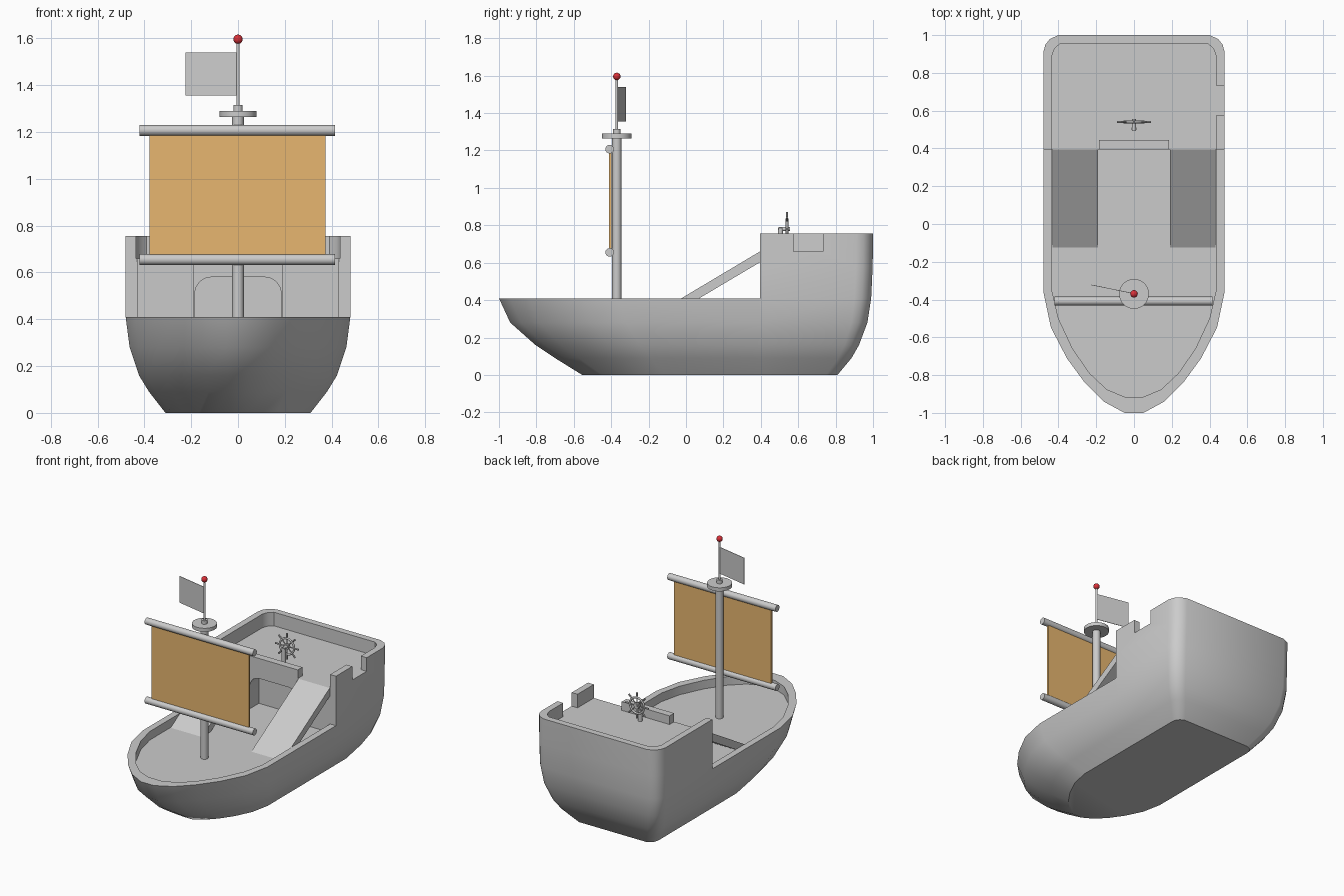
import bpy, bmesh, math
from mathutils import Vector

if "Cube" in bpy.data.objects:
    bpy.data.objects.remove(bpy.data.objects["Cube"])


def mesh_object(name, verts, faces):
    me = bpy.data.meshes.new(name)
    me.from_pydata(verts, [], faces)
    bm = bmesh.new()
    bm.from_mesh(me)
    bmesh.ops.recalc_face_normals(bm, faces=bm.faces)
    bm.to_mesh(me)
    bm.free()
    ob = bpy.data.objects.new(name, me)
    bpy.context.collection.objects.link(ob)
    return ob


def loft(name, rings):
    n = len(rings[0])
    faces = [tuple(range(n)), tuple(range(n * (len(rings) - 1), n * len(rings)))]
    for r in range(len(rings) - 1):
        for i in range(n):
            j = (i + 1) % n
            faces.append((r * n + i, r * n + j, (r + 1) * n + j, (r + 1) * n + i))
    return mesh_object(name, [v for ring in rings for v in ring], faces)


def prism(name, pts, axis, lo, hi):
    """Extrude a 2D polygon along an axis (0=x, 1=y, 2=z)."""
    def place(p, t):
        v = list(p)
        v.insert(axis, t)
        return tuple(v)
    return loft(name, [[place(p, t) for p in pts] for t in (lo, hi)])


def box(name, x, y, z):
    return prism(name, [(x[0], y[0]), (x[1], y[0]), (x[1], y[1]), (x[0], y[1])], 2, *z)


def rod(name, a, b, r, sides=16):
    a, b = Vector(a), Vector(b)
    bpy.ops.mesh.primitive_cylinder_add(vertices=sides, radius=r, depth=(b - a).length,
                                        location=(a + b) / 2)
    ob = bpy.context.object
    ob.name = name
    ob.rotation_euler = (b - a).to_track_quat('Z', 'Y').to_euler()
    smooth(ob)
    return ob


def smooth(ob, angle=35):
    bpy.ops.object.select_all(action='DESELECT')
    ob.select_set(True)
    bpy.context.view_layer.objects.active = ob
    bpy.ops.object.shade_smooth_by_angle(angle=math.radians(angle))


def cut(ob, cutter):
    m = ob.modifiers.new("cut", 'BOOLEAN')
    m.operation, m.solver, m.object = 'DIFFERENCE', 'EXACT', cutter
    bpy.context.view_layer.objects.active = ob
    bpy.ops.object.modifier_apply(modifier=m.name)
    bpy.data.objects.remove(cutter)


def colour(ob, name, rgb):
    mat = bpy.data.materials.new(name)
    mat.diffuse_color = (*rgb, 1)
    mat.use_nodes = True
    mat.node_tree.nodes["Principled BSDF"].inputs["Base Color"].default_value = mat.diffuse_color
    ob.data.materials.append(mat)


def mirrored(half):
    return half + [(-x, y) for x, y in reversed(half)]


# Hull: one outline lofted through levels (z, half width, bow y, stern y)
outline = mirrored([(.05, -1), (.16, -.94), (.26, -.84), (.355, -.71), (.44, -.545),
                    (.48, -.355), (.48, .40), (.48, .91), (.469, .95), (.445, .98), (.40, 1)])
levels = [(0, .31, -.555, .81), (.09, .38, -.70, .885), (.16, .423, -.805, .925),
          (.28, .463, -.94, .97), (.41, .48, -1, .99), (.58, .48, -1, .998), (.755, .48, -1, 1)]
hull = loft("hull", [[(x / .48 * w, b + (y + 1) / 2 * (s - b), z) for x, y in outline]
                     for z, w, b, s in levels])

# Step down to the main deck, sunken decks, side gangway
cut(hull, box("step_cutter", (-1, 1), (-1.5, .395), (.41, 1)))
cut(hull, prism("deck_cutter", mirrored([(.05, -.915), (.145, -.875), (.235, -.79), (.325, -.66),
                                         (.40, -.50), (.435, -.35), (.435, .395)]), 2, .35, 1))
cut(hull, prism("stern_deck_cutter", mirrored([(.435, .3), (.435, .89), (.42, .93), (.39, .955)]),
                2, .66, 1))
cut(hull, box("gangway_cutter", (.40, .6), (.575, .733), (.66, 1)))

# Arched doorway recess
arch = [(.185, .35)] + [(.115 + .07 * math.cos(a), .51 + .07 * math.sin(a))
                        for a in [math.pi / 8 * i for i in range(5)]]
cut(hull, prism("door_cutter", mirrored(arch), 1, .3, .495))
smooth(hull)

# Ramps either side of the doorway, and the rail above it
for side, s in (("left", -1), ("right", 1)):
    prism("ramp_" + side, [(-.125, .35), (.395, .66), (.395, .602), (-.03, .35)], 0, s * .19, s * .432)
box("stern_deck_rail", (-.185, .185), (.395, .445), (.655, .72))

# Mast, lookout disc, flagpole
MY = -.37
rod("mast", (0, MY, .345), (0, MY, 1.27), .025)
rod("lookout_disc", (0, MY, 1.265), (0, MY, 1.29), .079, 32)
rod("pole_collar", (0, MY, 1.285), (0, MY, 1.315), .02)
rod("flagpole", (0, MY, 1.3), (0, MY, 1.585), .007, 12)
prism("flag", [(0, MY), (-.225, MY + .046), (-.225, MY + .049), (0, MY + .003)], 2, 1.355, 1.54)
bpy.ops.mesh.primitive_uv_sphere_add(segments=20, ring_count=12, radius=.02, location=(0, MY, 1.596))
ball = bpy.context.object
ball.name = "pole_ball"
smooth(ball, 60)
colour(ball, "red", (.7, .03, .04))

# Yards and sail
for name, z in (("lower_yard", .655), ("upper_yard", 1.207)):
    rod(name, (-.42, -.408, z), (.415, -.408, z), .023)
sail = box("sail", (-.378, .373), (-.412, -.398), (.66, 1.2))
colour(sail, "orange", (.8, .47, .16))

# Steering wheel on its post
WY, WZ = .54, .78
rod("wheel_post", (0, .505, .655), (0, .505, .785), .014)
rod("wheel_axle", (0, .495, WZ), (0, .555, WZ), .011, 12)
rod("wheel_hub", (0, WY - .009, WZ), (0, WY + .009, WZ), .02)
bpy.ops.mesh.primitive_torus_add(major_radius=.055, minor_radius=.007, major_segments=32,
                                 minor_segments=8, location=(0, WY, WZ),
                                 rotation=(math.pi / 2, 0, 0))
rim = bpy.context.object
rim.name = "wheel_rim"
smooth(rim, 60)
for i in range(8):
    a = i * math.pi / 4
    d = Vector((math.cos(a), 0, math.sin(a)))
    c = Vector((0, WY, WZ))
    rod(f"wheel_spoke_{i}", c, c + d * .07, .004, 8)
    rod(f"wheel_handle_{i}", c + d * .066, c + d * .09, .006, 8)
